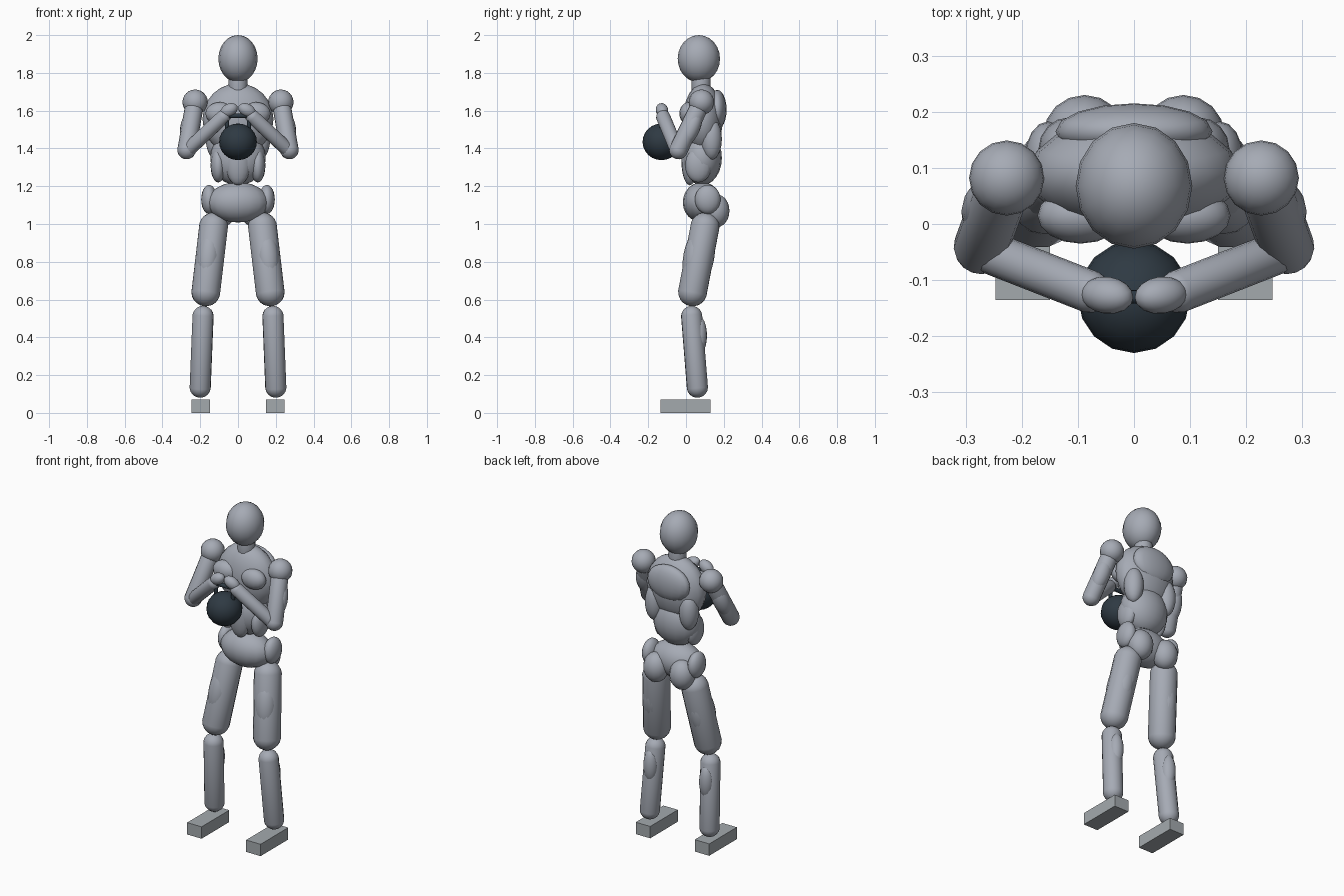
import bpy, bmesh, math
from mathutils import Vector, Matrix

if "Cube" in bpy.data.objects:
    bpy.data.objects.remove(bpy.data.objects["Cube"])


def material(name, rgb):
    m = bpy.data.materials.new(name)
    m.diffuse_color = (*rgb, 1)
    m.use_nodes = True
    m.node_tree.nodes["Principled BSDF"].inputs["Base Color"].default_value = m.diffuse_color
    return m


BODY = material("grey body", (0.38, 0.405, 0.46))
FEET = material("foot grey", (0.37, 0.40, 0.42))
IRON = material("dark iron", (0.028, 0.042, 0.056))


def finish(bm, name, mat, smooth=True):
    me = bpy.data.meshes.new(name)
    for f in bm.faces:
        f.smooth = smooth
    bm.to_mesh(me)
    bm.free()
    me.materials.append(mat)
    ob = bpy.data.objects.new(name, me)
    bpy.context.collection.objects.link(ob)
    return ob


def ellipsoid(name, loc, radii, mat=BODY, tilt=0, lean=0):
    bm = bmesh.new()
    bmesh.ops.create_uvsphere(bm, u_segments=16, v_segments=12, radius=1)
    m = (Matrix.Translation(loc) @ Matrix.Rotation(lean, 4, 'X')
         @ Matrix.Rotation(tilt, 4, 'Y') @ Matrix.Diagonal((*radii, 1)))
    bmesh.ops.transform(bm, matrix=m, verts=bm.verts)
    return finish(bm, name, mat)


def capsule(name, a, b, r, mat=BODY):
    """Round-ended limb between two joint centres."""
    a, b = Vector(a), Vector(b)
    bm = bmesh.new()
    bmesh.ops.create_uvsphere(bm, u_segments=16, v_segments=11, radius=r * 1.01)
    half = (b - a).length / 2
    for v in bm.verts:
        v.co.z += math.copysign(half, v.co.z)
    rot = (b - a).to_track_quat('Z', 'Y').to_matrix().to_4x4()
    bmesh.ops.transform(bm, matrix=Matrix.Translation((a + b) / 2) @ rot, verts=bm.verts)
    return finish(bm, name, mat)


def box(name, loc, size, mat):
    bm = bmesh.new()
    bmesh.ops.create_cube(bm, size=1)
    bmesh.ops.transform(bm, matrix=Matrix.Translation(loc) @ Matrix.Diagonal((*size, 1)),
                        verts=bm.verts)
    return finish(bm, name, mat, False)


# Head and trunk
ellipsoid("head", (0, 0.068, 1.875), (0.104, 0.112, 0.125))
capsule("neck", (0, 0.08, 1.69), (0, 0.08, 1.78), 0.05)
ellipsoid("chest", (0, 0.09, 1.555), (0.188, 0.105, 0.19))
ellipsoid("upper_back", (0, 0.165, 1.605), (0.14, 0.05, 0.105))
ellipsoid("waist", (0, 0.085, 1.35), (0.147, 0.105, 0.145))
ellipsoid("abdomen", (0, 0.02, 1.34), (0.07, 0.045, 0.135))
ellipsoid("pelvis", (0, 0.085, 1.115), (0.162, 0.102, 0.107))

# Paired parts
for side, s in (("left", 1), ("right", -1)):
    def p(x, y, z):
        return (s * x, y, z)

    # Trunk muscles
    ellipsoid(side + "_pec", p(0.095, 0.015, 1.585), (0.077, 0.05, 0.06))
    ellipsoid(side + "_lat", p(0.115, 0.135, 1.45), (0.055, 0.055, 0.11))
    ellipsoid(side + "_oblique", p(0.105, 0.065, 1.31), (0.04, 0.07, 0.09))
    ellipsoid(side + "_hip", p(0.153, 0.115, 1.13), (0.042, 0.068, 0.077))
    ellipsoid(side + "_glute", p(0.088, 0.16, 1.07), (0.073, 0.07, 0.088))

    # Arm
    ellipsoid(side + "_shoulder", p(0.227, 0.082, 1.645), (0.067, 0.067, 0.067))
    capsule(side + "_upper_arm", p(0.232, 0.07, 1.62), p(0.272, -0.04, 1.392), 0.049)
    ellipsoid(side + "_tricep", p(0.258, 0.03, 1.51), (0.048, 0.045, 0.1),
              tilt=-s * 0.15, lean=-0.4)
    capsule(side + "_forearm", p(0.272, -0.045, 1.385), p(0.08, -0.12, 1.565), 0.038)
    ellipsoid(side + "_hand", p(0.048, -0.127, 1.602), (0.05, 0.033, 0.034),
              tilt=s * 0.5, lean=0.25)

    # Leg
    capsule(side + "_thigh", p(0.13, 0.1, 0.983), p(0.17, 0.035, 0.642), 0.077)
    ellipsoid(side + "_quad", p(0.156, 0.048, 0.83), (0.062, 0.062, 0.15),
              tilt=-s * 0.1, lean=-0.18)
    ellipsoid(side + "_hamstring", p(0.152, 0.087, 0.82), (0.06, 0.062, 0.15),
              tilt=-s * 0.1, lean=-0.18)
    capsule(side + "_shin", p(0.185, 0.03, 0.51), p(0.2, 0.06, 0.137), 0.056)
    ellipsoid(side + "_calf", p(0.187, 0.07, 0.41), (0.042, 0.041, 0.1))
    box(side + "_foot", p(0.198, -0.003, 0.036), (0.097, 0.265, 0.072), FEET)

    # Weight handle post
    capsule(side + "_handle_post", p(0.058, -0.13, 1.5), p(0.058, -0.13, 1.573), 0.011, IRON)

# Hand-held weight
ellipsoid("weight_ball", (0, -0.13, 1.435), (0.1, 0.1, 0.097), IRON)
capsule("handle_bar", (-0.058, -0.13, 1.573), (0.058, -0.13, 1.573), 0.012, IRON)
